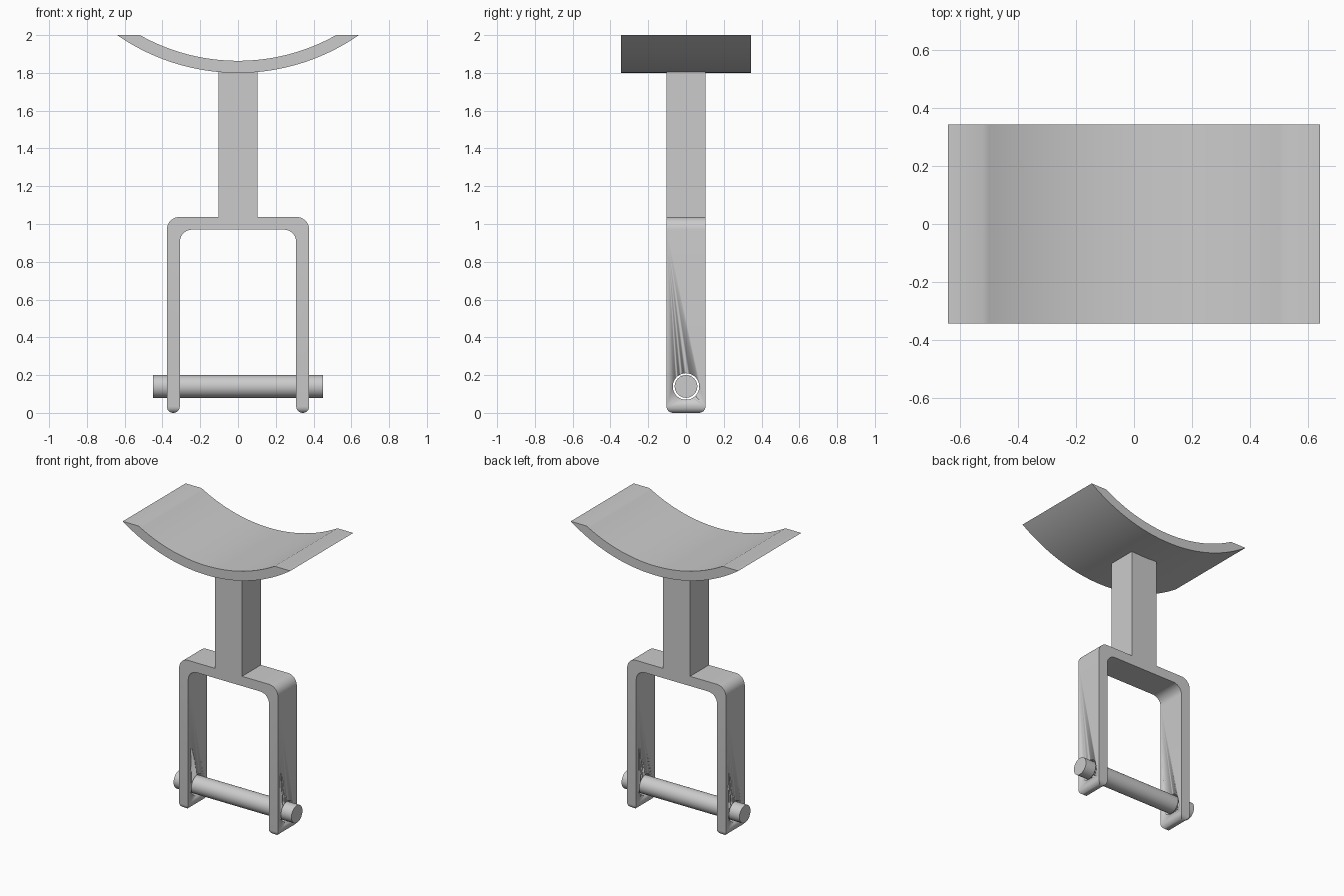
import bpy, bmesh, math

if "Cube" in bpy.data.objects:
    bpy.data.objects.remove(bpy.data.objects["Cube"], do_unlink=True)

grey = bpy.data.materials.new("plain grey")
grey.use_nodes = True
grey.diffuse_color = (0.6, 0.6, 0.6, 1)
grey.node_tree.nodes["Principled BSDF"].inputs["Base Color"].default_value = (0.6, 0.6, 0.6, 1)


def arc(cx, cz, r, start, end, steps):
    """Points along an arc in the XZ plane, angles in degrees."""
    angles = [math.radians(start + (end - start) * i / steps) for i in range(steps + 1)]
    return [(cx + r * math.cos(a), cz + r * math.sin(a)) for a in angles]


def extrude_profile(name, points, half_depth, round_bottom=0):
    """Extrude an XZ outline along y, optionally rounding its lowest edges."""
    bm = bmesh.new()
    face = bm.faces.new([bm.verts.new((x, -half_depth, z)) for x, z in points])
    moved = bmesh.ops.extrude_face_region(bm, geom=[face])["geom"]
    bmesh.ops.translate(bm, vec=(0, 2 * half_depth, 0),
                        verts=[v for v in moved if isinstance(v, bmesh.types.BMVert)])
    bmesh.ops.recalc_face_normals(bm, faces=bm.faces)
    if round_bottom:
        edges = [e for e in bm.edges if all(v.co.z < 0.001 for v in e.verts)]
        bmesh.ops.bevel(bm, geom=edges, offset=round_bottom, segments=6,
                        profile=0.5, affect='EDGES')
    mesh = bpy.data.meshes.new(name)
    bm.to_mesh(mesh)
    bm.free()
    obj = bpy.data.objects.new(name, mesh)
    bpy.context.collection.objects.link(obj)
    return finish(obj)


def rod(name, radius, length, z):
    """Cylinder lying along x."""
    bpy.ops.mesh.primitive_cylinder_add(vertices=48, radius=radius, depth=length,
                                        location=(0, 0, z), rotation=(0, math.pi / 2, 0))
    obj = bpy.context.object
    obj.name = name
    return finish(obj)


def finish(obj):
    obj.data.materials.append(grey)
    bpy.ops.object.select_all(action='DESELECT')
    obj.select_set(True)
    bpy.context.view_layer.objects.active = obj
    bpy.ops.object.shade_smooth_by_angle(angle=math.radians(30))
    return obj


# Curved cradle: two concentric arcs cut level at the top
centre, outer, inner, top = 2.924, 1.124, 1.06, 2.0
tilt_out = math.degrees(math.acos((centre - top) / outer))
tilt_in = math.degrees(math.acos((centre - top) / inner))
cradle = (arc(0, centre, outer, -90 - tilt_out, -90 + tilt_out, 48)
          + arc(0, centre, inner, -90 + tilt_in, -90 - tilt_in, 48))
extrude_profile("curved_cradle", cradle, 0.343)

# Fork and stem share one outline: right half, then its mirror
half = [(0.103, 1.83), (0.103, 1.037)]
half += arc(0.31, 0.97, 0.067, 90, 0, 10)
half += [(0.377, 0), (0.308, 0)]
half += arc(0.243, 0.905, 0.065, 0, 90, 10)
outline = half + [(-x, z) for x, z in reversed(half)]
fork = extrude_profile("fork_and_stem", outline, 0.103, 0.034)

# Pin hole through both legs
cutter = rod("pin_hole_cutter", 0.07, 1.2, 0.14)
cutter.hide_render = True
cutter.hide_viewport = True
hole = fork.modifiers.new("pin hole", 'BOOLEAN')
hole.operation = 'DIFFERENCE'
hole.solver = 'EXACT'
hole.object = cutter

# Cross pin
rod("cross_pin", 0.06, 0.9, 0.14)
